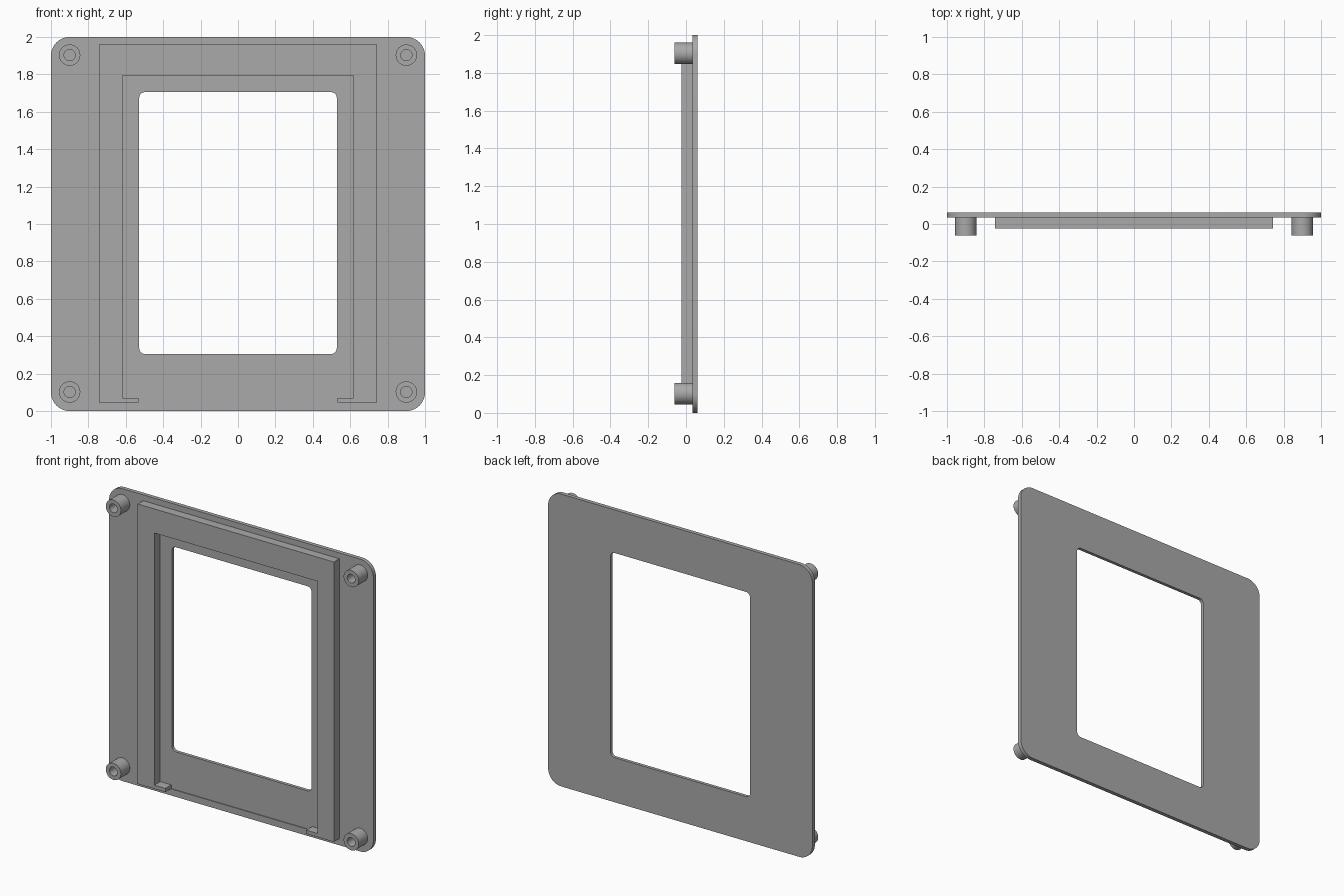
import bpy, bmesh, math

if "Cube" in bpy.data.objects:
    bpy.data.objects.remove(bpy.data.objects["Cube"])

grey = bpy.data.materials.new("plain_grey")
COLOUR = (0.4, 0.4, 0.4, 1)
grey.diffuse_color = COLOUR
grey.use_nodes = True
grey.node_tree.nodes["Principled BSDF"].inputs["Base Color"].default_value = COLOUR

BACK, FACE, FLOOR = 0.0622, 0.035, 0.04   # plate back, plate front, pocket floor
FRAME_FRONT, POST_FRONT = -0.024, -0.0622


def rounded_rect(half_width, bottom, top, radius, steps=10):
    """Outline in x and z, with the same point count for any radius."""
    points = []
    corners = [(1, top - radius), (-1, top - radius), (-1, bottom + radius), (1, bottom + radius)]
    for quarter, (side, z) in enumerate(corners):
        for i in range(steps + 1):
            a = (quarter + i / steps) * math.pi / 2
            points.append((side * (half_width - radius) + radius * math.cos(a),
                           z + radius * math.sin(a)))
    return points


def circle(x, z, radius, sides=32):
    return [(x + radius * math.cos(math.tau * i / sides),
             z + radius * math.sin(math.tau * i / sides)) for i in range(sides)]


def loft(name, rings, closed=False):
    """Skin a chain of (outline, y) rings; cap both ends unless the chain is closed."""
    bm = bmesh.new()
    loops = [[bm.verts.new((x, y, z)) for x, z in outline] for outline, y in rings]
    pairs = list(zip(loops, loops[1:]))
    if closed:
        pairs.append((loops[-1], loops[0]))
    else:
        bm.faces.new(loops[0])
        bm.faces.new(loops[-1])
    for a, b in pairs:
        for i in range(len(a)):
            j = (i + 1) % len(a)
            bm.faces.new((a[i], a[j], b[j], b[i]))
    bmesh.ops.remove_doubles(bm, verts=bm.verts[:], dist=0.0005)
    bmesh.ops.recalc_face_normals(bm, faces=bm.faces[:])
    mesh = bpy.data.meshes.new(name)
    bm.to_mesh(mesh)
    bm.free()
    mesh.materials.append(grey)
    obj = bpy.data.objects.new(name, mesh)
    bpy.context.collection.objects.link(obj)
    bpy.ops.object.select_all(action="DESELECT")
    obj.select_set(True)
    bpy.context.view_layer.objects.active = obj
    bpy.ops.object.shade_smooth_by_angle(angle=math.radians(30))
    return obj


# Back plate with window and shallow pocket
outer = rounded_rect(1, 0, 2, 0.1)
window = rounded_rect(0.528, 0.305, 1.705, 0.03)
pocket = rounded_rect(0.625, 0.045, 1.8, 0)
loft("back_plate", [(outer, FACE), (outer, BACK), (window, BACK),
                    (window, FLOOR), (pocket, FLOOR), (pocket, FACE)], closed=True)

# Raised frame, open at the bottom between two small tabs
half = [(0.742, 1.96), (0.742, 0.045), (0.533, 0.045), (0.533, 0.07), (0.617, 0.07), (0.617, 1.795)]
profile = half + [(-x, z) for x, z in reversed(half)]
loft("raised_frame", [(profile, FRAME_FRONT), (profile, FLOOR)])

# Hollow corner posts
for side, x in (("left", 0.9), ("right", -0.9)):
    for level, z in (("lower", 0.102), ("upper", 1.903)):
        wall, bore = circle(x, z, 0.057), circle(x, z, 0.03)
        loft(f"{level}_{side}_post", [(wall, FLOOR), (wall, POST_FRONT),
                                      (bore, POST_FRONT), (bore, FACE)])
